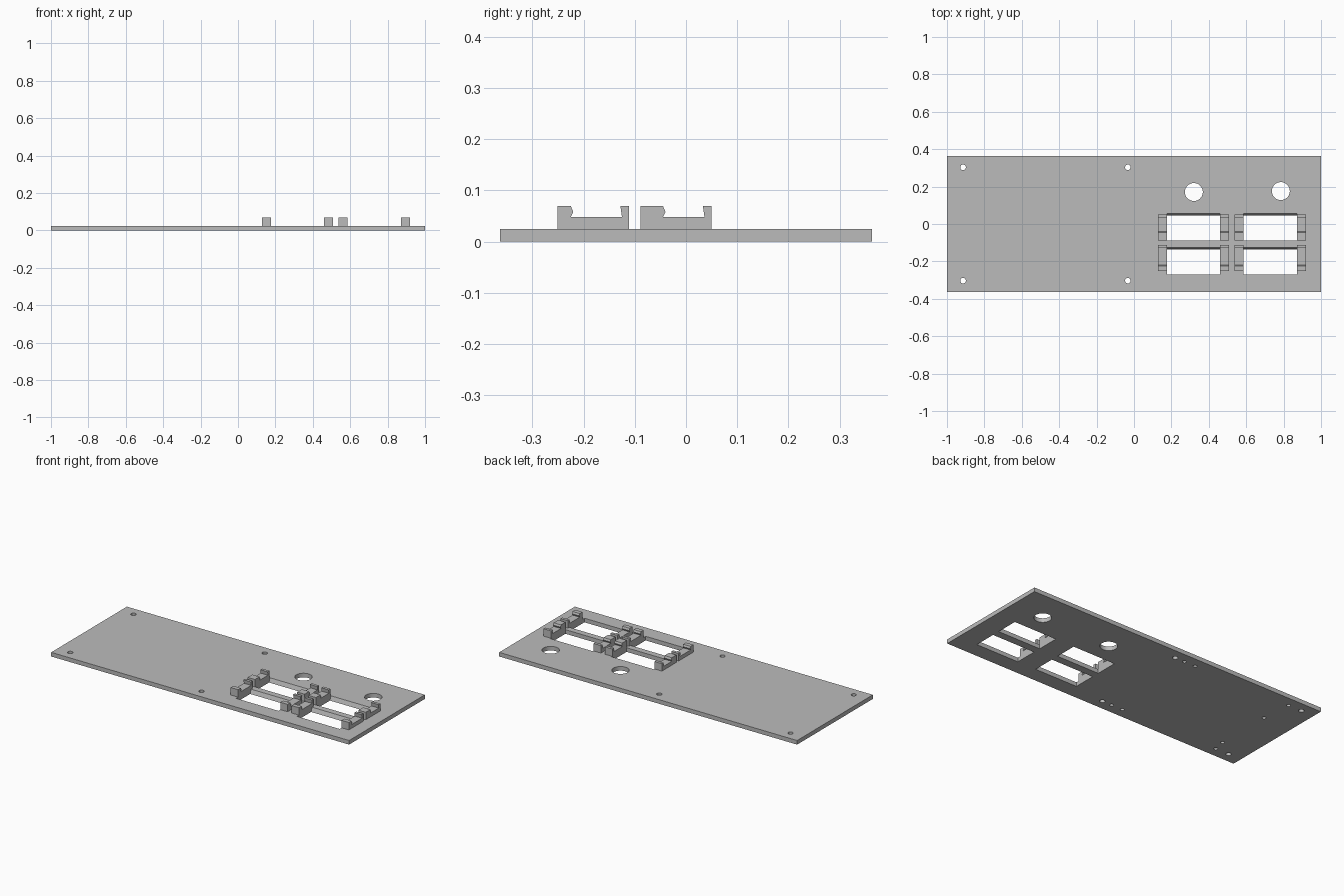
import bpy, bmesh, math
from mathutils import Matrix

cube = bpy.data.objects.get("Cube")
if cube:
    bpy.data.objects.remove(cube, do_unlink=True)

grey = bpy.data.materials.new("Light grey")
grey.use_nodes = True
colour = (0.5, 0.5, 0.5, 1)
grey.diffuse_color = colour
grey.node_tree.nodes["Principled BSDF"].inputs["Base Color"].default_value = colour

THICK = 0.025
HALF_Y = 0.363


def prism(bm, profile, x0, x1):
    """Extrude a (y, z) profile along x."""
    face = bm.faces.new([bm.verts.new((x0, y, z)) for y, z in profile])
    moved = bmesh.ops.extrude_face_region(bm, geom=[face])["geom"]
    bmesh.ops.translate(bm, vec=(x1 - x0, 0, 0),
                        verts=[v for v in moved if isinstance(v, bmesh.types.BMVert)])


def drill(bm, x, y, radius, top, segments=24):
    """Add a cylinder that cuts from below the panel up to a height."""
    bottom = -0.02
    bmesh.ops.create_cone(bm, cap_ends=True, segments=segments, radius1=radius,
                          radius2=radius, depth=top - bottom,
                          matrix=Matrix.Translation((x, y, (top + bottom) / 2)))


def finish(bm, name):
    bmesh.ops.recalc_face_normals(bm, faces=bm.faces)
    mesh = bpy.data.meshes.new(name)
    bm.to_mesh(mesh)
    bm.free()
    mesh.materials.append(grey)
    obj = bpy.data.objects.new(name, mesh)
    bpy.context.collection.objects.link(obj)
    return obj


# Flat panel
bm = bmesh.new()
prism(bm, [(-HALF_Y, 0), (HALF_Y, 0), (HALF_Y, THICK), (-HALF_Y, THICK)], -1, 1)
panel = finish(bm, "panel")

# Cutters: mounting holes, round openings, blind pilot holes underneath
bm = bmesh.new()
through = THICK + 0.02
for x in (-0.914, -0.033):
    for y in (-0.303, 0.303):
        drill(bm, x, y, 0.015, through)
for x, y in ((0.32, 0.171), (0.785, 0.176)):
    drill(bm, x, y, 0.048, through, 48)
for x in (-0.825, -0.172, -0.098):
    for y in (-0.303, 0.303):
        drill(bm, x, y, 0.011, 0.015)
for y in (-0.229, 0.117):
    drill(bm, -0.81, y, 0.011, 0.015)

# Cutters: window openings with a sloping back wall
windows = [(0.176, 0.46), (0.585, 0.871)]
for x0, x1 in windows:
    for front, back in ((-0.27, -0.125), (-0.088, 0.056)):
        prism(bm, [(front, -0.01), (back - 0.014, -0.01), (back - 0.01, 0),
                   (back, THICK), (back + 0.004, THICK + 0.01),
                   (front, THICK + 0.01)], x0, x1)
cutter = finish(bm, "panel_cutter")
cutter.hide_render = True

cut = panel.modifiers.new("Openings", "BOOLEAN")
cut.operation = "DIFFERENCE"
cut.solver = "EXACT"
cut.object = cutter
bpy.context.view_layer.objects.active = panel
panel.select_set(True)
bpy.ops.object.modifier_apply(modifier=cut.name)
bpy.data.objects.remove(cutter, do_unlink=True)
bpy.ops.object.shade_smooth_by_angle(angle=math.radians(30))

# Snap-in clips on both sides of every window
TOP, FLOOR, TIP = 0.07, 0.048, 0.058
CLIP_W = 0.049
for column, (x0, x1) in zip(("right", "left"), windows):
    for row, front, hook, back in (("front", -0.251, -0.225, -0.111),
                                   ("back", -0.089, -0.045, 0.05)):
        profile = [(front, THICK), (back, THICK), (back, TOP), (back - 0.017, TOP),
                   (back - 0.014, FLOOR), (hook, FLOOR), (hook + 0.005, TIP),
                   (hook, TOP), (front, TOP)]
        for side, start in (("right", x0 - CLIP_W), ("left", x1)):
            bm = bmesh.new()
            prism(bm, profile, start, start + CLIP_W)
            finish(bm, f"{column}_{row}_window_{side}_clip")
